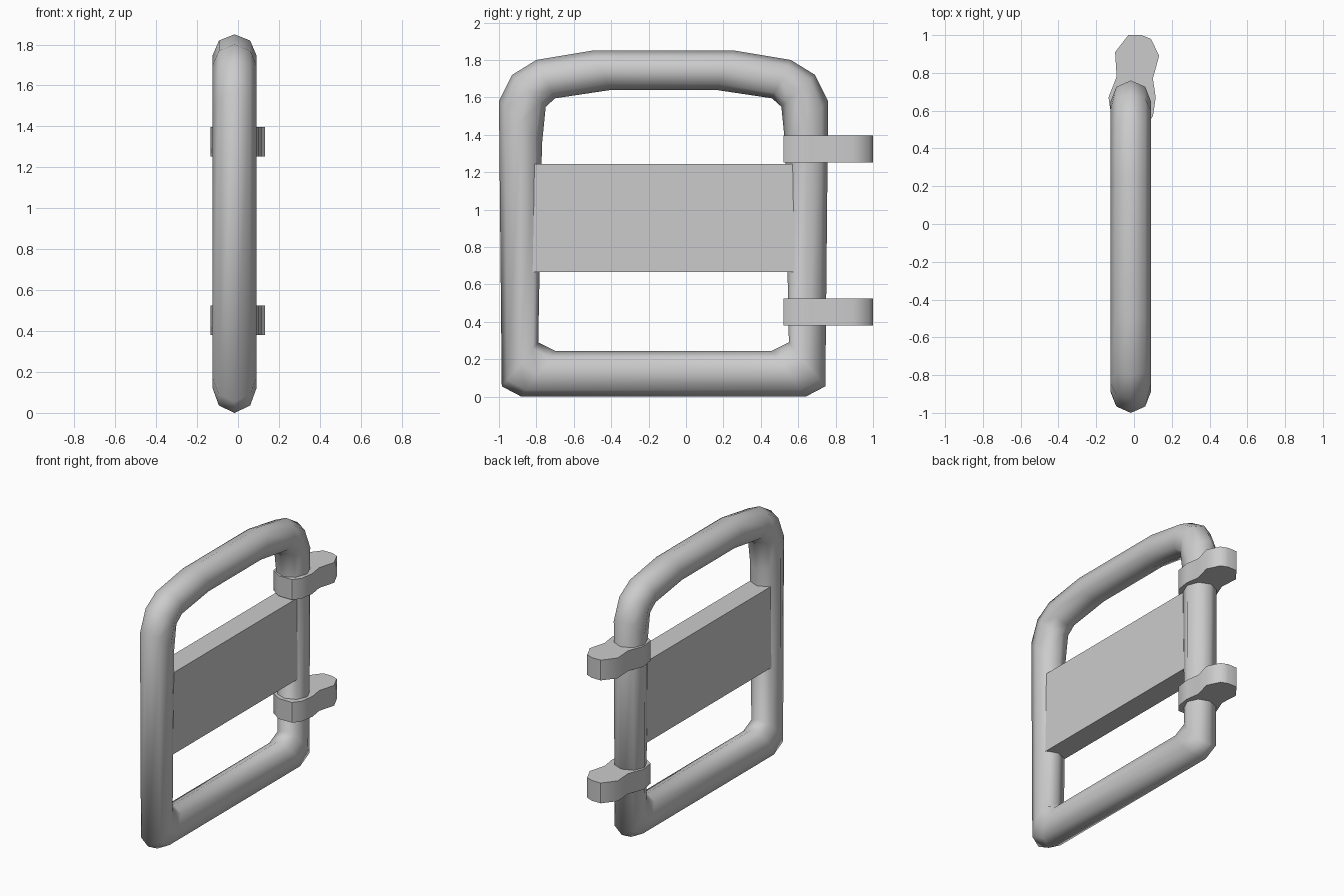
import bpy
import bmesh
from math import cos, sin, pi, radians
from mathutils import Vector

cube = bpy.data.objects.get("Cube")
if cube:
    bpy.data.objects.remove(cube, do_unlink=True)

grey = bpy.data.materials.new("grey metal")
grey.use_nodes = True
colour = (0.6, 0.6, 0.6, 1)
grey.diffuse_color = colour
grey.node_tree.nodes["Principled BSDF"].inputs["Base Color"].default_value = colour

MID_X, MID_Y = -0.017, -0.12   # centre lines of the frame


def finish(name, bm, smooth_angle=None):
    bmesh.ops.recalc_face_normals(bm, faces=bm.faces)
    mesh = bpy.data.meshes.new(name)
    bm.to_mesh(mesh)
    bm.free()
    mesh.materials.append(grey)
    obj = bpy.data.objects.new(name, mesh)
    bpy.context.collection.objects.link(obj)
    if smooth_angle:
        bpy.ops.object.select_all(action='DESELECT')
        obj.select_set(True)
        bpy.context.view_layer.objects.active = obj
        bpy.ops.object.shade_smooth_by_angle(angle=radians(smooth_angle))
    return obj


def prism(name, outline, to_point, low, high, smooth_angle=None):
    """Extrude an outline between two levels; to_point places each corner."""
    bm = bmesh.new()
    a, b = [[bm.verts.new(to_point(p, h)) for p in outline] for h in (low, high)]
    bm.faces.new(a)
    bm.faces.new(b)
    for i in range(len(a)):
        j = (i + 1) % len(a)
        bm.faces.new((a[i], a[j], b[j], b[i]))
    return finish(name, bm, smooth_angle)


# Tubular frame: outer and inner (y, z) ends of each ring, one half, then mirrored
half = [
    ((-0.88, 0.0), (-0.70, 0.245)),
    ((-0.985, 0.055), (-0.79, 0.29)),
    ((-1.0, 1.58), (-0.77, 1.35)),
    ((-0.93, 1.72), (-0.75, 1.55)),
    ((-0.80, 1.80), (-0.70, 1.595)),
    ((-0.50, 1.85), (-0.40, 1.64)),
]
mirrored = [tuple((2 * MID_Y - y, z) for y, z in pair) for pair in reversed(half)]
SIDES, RADIUS = 8, 0.108
bm = bmesh.new()
rings = []
for outer, inner in half + mirrored:
    o, i = Vector((MID_X, *outer)), Vector((MID_X, *inner))
    centre, arm = (o + i) / 2, (o - i) / 2
    rings.append([bm.verts.new(centre + arm * cos(2 * pi * k / SIDES)
                               + Vector((RADIUS * sin(2 * pi * k / SIDES), 0, 0)))
                  for k in range(SIDES)])
for n, ring in enumerate(rings):
    nxt = rings[(n + 1) % len(rings)]
    for k in range(SIDES):
        m = (k + 1) % SIDES
        bm.faces.new((ring[k], ring[m], nxt[m], nxt[k]))
finish("tube_frame", bm, 70)

# Flat panel across the frame
prism("centre_panel",
      [(-0.82, 0.667), (0.58, 0.667), (0.57, 1.245), (-0.81, 1.245)],
      lambda p, x: (x, p[0], p[1]), MID_X - 0.08, MID_X + 0.08)

# Hinge clamps around the rear post
clamp = [(-0.03, 1.0), (-0.1, 0.91), (-0.092, 0.78), (-0.135, 0.67),
         (-0.12, 0.57), (-0.045, 0.52), (0.06, 0.52), (0.1, 0.57),
         (0.115, 0.67), (0.1, 0.77), (0.133, 0.89), (0.09, 0.98), (0.04, 1.0)]
for name, low in (("lower_hinge_clamp", 0.38), ("upper_hinge_clamp", 1.253)):
    prism(name, clamp, lambda p, z: (p[0], p[1], z), low, low + 0.144, 50)
